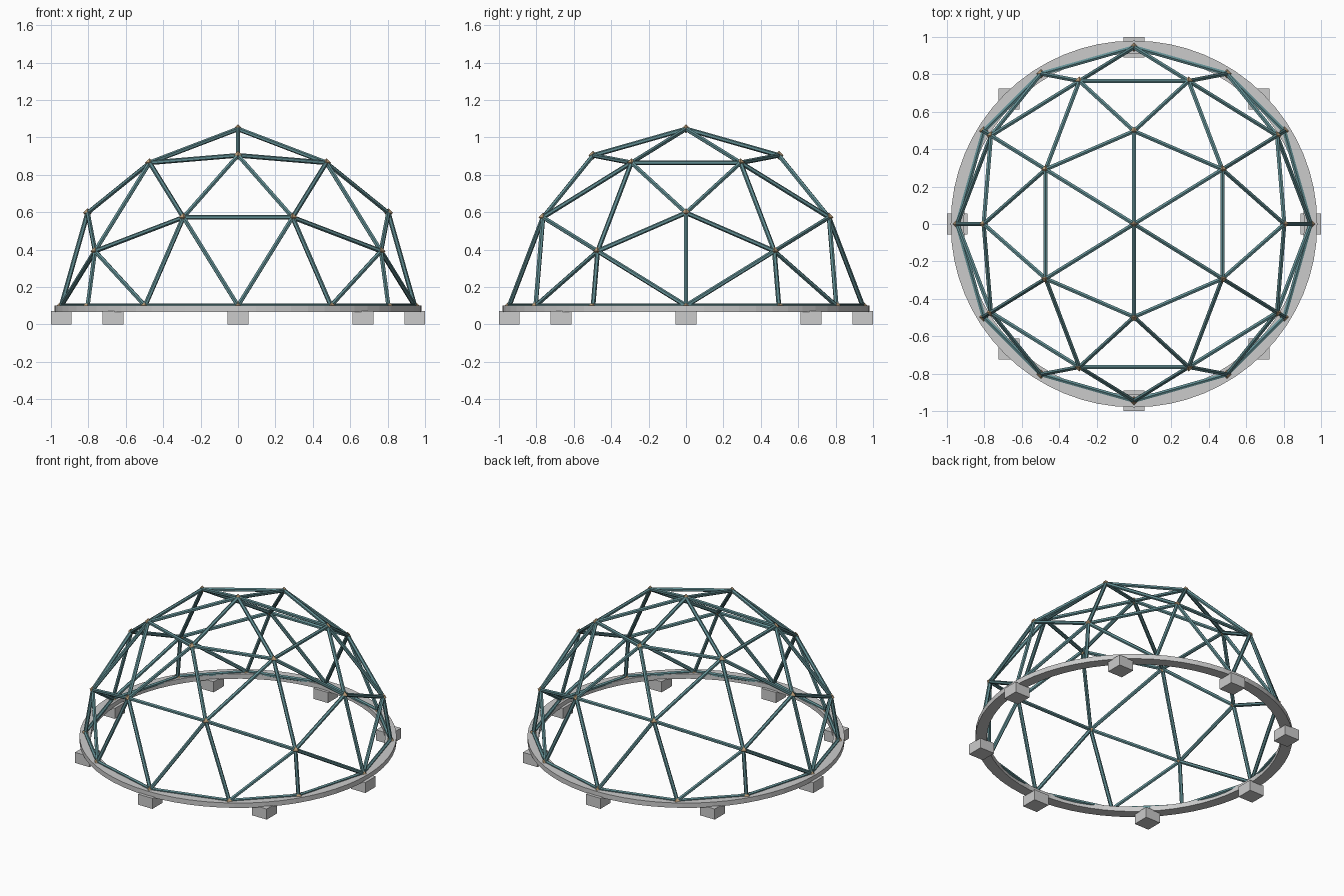
import bpy, bmesh, math
from mathutils import Vector, Matrix

if "Cube" in bpy.data.objects:
    bpy.data.objects.remove(bpy.data.objects["Cube"])

R, BASE = 0.945, 0.1          # dome radius and springing height
PHI = (1 + 5 ** 0.5) / 2


def material(name, rgb):
    m = bpy.data.materials.new(name)
    m.diffuse_color = (*rgb, 1)
    m.use_nodes = True
    m.node_tree.nodes["Principled BSDF"].inputs["Base Color"].default_value = m.diffuse_color
    return m


def finish(bm, name, mat=None):
    mesh = bpy.data.meshes.new(name)
    bm.to_mesh(mesh)
    bm.free()
    ob = bpy.data.objects.new(name, mesh)
    bpy.context.collection.objects.link(ob)
    if mat:
        mesh.materials.append(mat)
    return ob


teal = material("teal_paint", (0.12, 0.27, 0.29))
bronze = material("bronze", (0.50, 0.34, 0.19))

# Geodesic layout: edge-up icosahedron, split once, cut at the equator
layout = bmesh.new()
for a in (-1, 1):
    for b in (-PHI, PHI):
        for co in ((0, a, b), (b, 0, a), (a, b, 0)):
            layout.verts.new(co)
bmesh.ops.convex_hull(layout, input=layout.verts[:])
bmesh.ops.subdivide_edges(layout, edges=layout.edges[:], cuts=1, use_grid_fill=True)
for v in layout.verts:
    v.co = v.co.normalized() * R
bmesh.ops.bisect_plane(layout, geom=layout.verts[:] + layout.edges[:] + layout.faces[:],
                       dist=1e-4, plane_co=(0, 0, 0), plane_no=(0, 0, 1), clear_inner=True)
for v in layout.verts:
    v.co = v.co.normalized() * R + Vector((0, 0, BASE))

# Struts: six-sided tubes along every edge
bm = bmesh.new()
for e in layout.edges:
    p, q = e.verts[0].co, e.verts[1].co
    d = q - p
    rot = d.to_track_quat('Z', 'Y').to_matrix().to_4x4()
    bmesh.ops.create_cone(bm, cap_ends=True, segments=6, radius1=0.0125, radius2=0.0125,
                          depth=d.length, matrix=Matrix.Translation((p + q) / 2) @ rot)
finish(bm, "dome_struts", teal)

# Hub connectors: small octahedra at every joint
bm = bmesh.new()
for v in layout.verts:
    hub = [bm.verts.new(v.co + Vector(o) * 0.024) for o in
           ((1, 0, 0), (-1, 0, 0), (0, 1, 0), (0, -1, 0), (0, 0, 1), (0, 0, -1))]
    bmesh.ops.convex_hull(bm, input=hub)
finish(bm, "hub_connectors", bronze)
layout.free()

# Base ring: rectangular section swept round the circle
bm = bmesh.new()
N = 64
section = ((0.91, 0.067), (0.98, 0.067), (0.98, 0.1), (0.91, 0.1))
loops = [[bm.verts.new((r * math.cos(t), r * math.sin(t), z)) for r, z in section]
         for t in (2 * math.pi * i / N for i in range(N))]
for i in range(N):
    a, b = loops[i], loops[(i + 1) % N]
    for k in range(4):
        j = (k + 1) % 4
        bm.faces.new((a[k], b[k], b[j], a[j]))
bmesh.ops.recalc_face_normals(bm, faces=bm.faces[:])
finish(bm, "base_ring")

# Footing blocks under the ring
bm = bmesh.new()
for i in range(8):
    t = math.pi * i / 4
    bmesh.ops.create_cube(bm, size=1, matrix=Matrix.Translation(
        (R * math.cos(t), R * math.sin(t), 0.036)) @ Matrix.Diagonal((0.11, 0.11, 0.072, 1)))
finish(bm, "footing_blocks")
